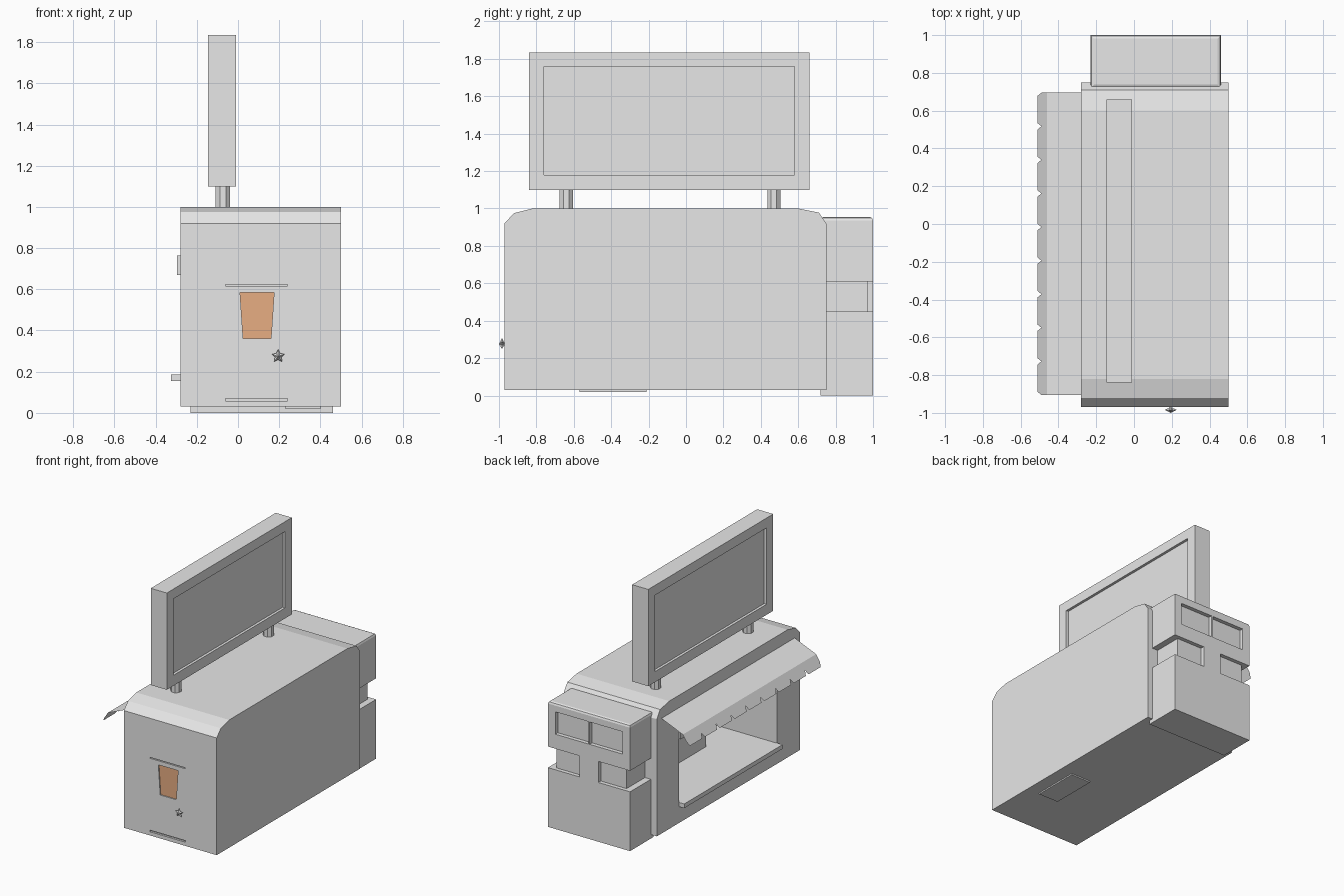
import bpy, bmesh, math
from mathutils import Vector

old = bpy.data.objects.get("Cube")
if old:
    bpy.data.objects.remove(old, do_unlink=True)


def material(name, rgb):
    m = bpy.data.materials.new(name)
    m.use_nodes = True
    m.diffuse_color = (*rgb, 1)
    m.node_tree.nodes["Principled BSDF"].inputs["Base Color"].default_value = (*rgb, 1)
    return m


GREY = material("plain grey", (0.8, 0.8, 0.8))
ORANGE = material("warm orange", (0.93, 0.49, 0.26))


def finish(name, bm, mat=GREY, closed=True):
    if closed:
        bmesh.ops.recalc_face_normals(bm, faces=bm.faces)
    me = bpy.data.meshes.new(name)
    bm.to_mesh(me)
    bm.free()
    me.materials.append(mat)
    ob = bpy.data.objects.new(name, me)
    bpy.context.scene.collection.objects.link(ob)
    return ob


def prism(name, outline, offset, mat=GREY):
    """Extrude a planar outline along an offset."""
    bm = bmesh.new()
    face = bm.faces.new([bm.verts.new(p) for p in outline])
    ext = bmesh.ops.extrude_face_region(bm, geom=[face])
    moved = [g for g in ext["geom"] if isinstance(g, bmesh.types.BMVert)]
    bmesh.ops.translate(bm, verts=moved, vec=Vector(offset))
    return finish(name, bm, mat)


def box(name, x, y, z, mat=GREY):
    base = [(x[0], y[0], z[0]), (x[1], y[0], z[0]), (x[1], y[1], z[0]), (x[0], y[1], z[0])]
    return prism(name, base, (0, 0, z[1] - z[0]), mat)


def cut(target, cutters):
    """Subtract each cutter from the target and discard it."""
    bpy.context.view_layer.objects.active = target
    for c in cutters:
        mod = target.modifiers.new("cut", "BOOLEAN")
        mod.operation, mod.solver, mod.object = "DIFFERENCE", "EXACT", c
        bpy.ops.object.modifier_apply(modifier=mod.name)
        bpy.data.objects.remove(c, do_unlink=True)


# Main body: chamfered side profile extruded across the width
LEFT, RIGHT, FRONT = -0.28, 0.50, -0.97
side = [(FRONT, 0.03), (FRONT, 0.92), (-0.92, 0.975), (-0.82, 1.0),
        (0.60, 1.0), (0.71, 0.978), (0.75, 0.92), (0.75, 0.03)]
body = prism("body", [(LEFT, y, z) for y, z in side], (RIGHT - LEFT, 0, 0))


def cup(depth):
    return [(0.01, depth, 0.585), (0.175, depth, 0.585), (0.16, depth, 0.36), (0.025, depth, 0.36)]


cut(body, [
    box("hatch_cutter", (-0.5, 0.09), (-0.695, 0.485), (0.185, 0.67)),
    box("alcove_cutter", (0.0, 0.3), (-0.695, -0.37), (0.185, 0.67)),
    prism("cup_cutter", cup(-1.1), (0, 0.142, 0)),
    box("upper_slot_cutter", (-0.06, 0.24), (-1.1, -0.955), (0.616, 0.623)),
    box("lower_slot_cutter", (-0.06, 0.24), (-1.1, -0.955), (0.058, 0.07)),
])
prism("cup_panel", cup(-0.962), (0, 0.006, 0), ORANGE)

# Serving hatch fittings and underside plate
box("counter_shelf", (-0.325, -0.27), (-0.695, 0.485), (0.155, 0.187))
box("hatch_header", (-0.295, -0.27), (-0.695, 0.485), (0.67, 0.765))
box("underside_plate", (0.23, 0.40), (-0.57, -0.21), (0.02, 0.035))

# Cab with rounded roof edge, windscreen panes and corner light recesses
cab = box("cab", (-0.23, 0.46), (0.72, 1.0), (0, 0.955))
bm = bmesh.new()
bm.from_mesh(cab.data)
roof = [e for e in bm.edges if all(v.co.z > 0.9 for v in e.verts)]
bmesh.ops.bevel(bm, geom=roof, offset=0.018, segments=2, profile=0.5, affect="EDGES")
bm.to_mesh(cab.data)
bm.free()
MID = 0.115
cutters = []
for s in (-1, 1):
    def span(a, b):
        return sorted((MID + s * a, MID + s * b))
    cutters += [
        box("pane_cutter", span(0.006, 0.283), (0.97, 1.1), (0.72, 0.89)),
        box("light_back_cutter", span(0.078, 0.5), (0.97, 1.1), (0.45, 0.61)),
        box("light_side_cutter", span(0.295, 0.5), (0.6, 1.1), (0.45, 0.61)),
    ]
cut(cab, cutters)

# Roof sign with a sunken panel on both sides
sign = box("roof_sign", (-0.145, -0.01), (-0.84, 0.66), (1.10, 1.835))
cut(sign, [box("panel_cutter", x, (-0.76, 0.58), (1.18, 1.76))
           for x in ((-0.3, -0.125), (-0.03, 0.2))])

# Sign posts
for label, y in (("front", -0.64), ("back", 0.47)):
    ring = [(-0.073 + 0.038 * math.cos(a), y + 0.038 * math.sin(a), 0.99)
            for a in (math.pi / 8 + i * math.pi / 4 for i in range(8))]
    prism(label + "_sign_post", ring, (0, 0, 0.12))

# Awning: thin bent sheet with a notched lower edge
bm = bmesh.new()
top, bend, lip = Vector((LEFT, 0, 0.905)), Vector((-0.46, 0, 0.83)), Vector((-0.51, 0, 0.752))
COUNT, Y0, Y1 = 9, -0.905, 0.695
step = (Y1 - Y0) / COUNT
columns = []
for i in range(COUNT):
    start = Y0 + i * step
    columns += [(start, 0.6), (start + 0.016, 1.0), (start + step - 0.016, 1.0)]
columns.append((Y1, 0.6))
rows = []
for y, drop in columns:
    points = (top, bend, bend.lerp(lip, drop))
    rows.append([bm.verts.new((p.x, y, p.z)) for p in points])
for a, b in zip(rows, rows[1:]):
    for k in range(2):
        bm.faces.new((a[k], a[k + 1], b[k + 1], b[k]))
bmesh.ops.recalc_face_normals(bm, faces=bm.faces)
if sum(f.normal.z for f in bm.faces) < 0:
    bmesh.ops.reverse_faces(bm, faces=bm.faces)
finish("awning", bm, closed=False)

# Star-shaped door knob: two shallow pyramids on a short stem
bm = bmesh.new()
KX, KZ, KY = 0.195, 0.275, -0.984
star = []
for i in range(10):
    r = 0.033 if i % 2 == 0 else 0.017
    a = math.pi / 2 + i * math.pi / 5
    star.append(bm.verts.new((KX + r * math.cos(a), KY, KZ + r * math.sin(a))))
tips = [bm.verts.new((KX, KY + d, KZ)) for d in (-0.016, 0.016)]
for i in range(10):
    for tip in tips:
        bm.faces.new((star[i], star[(i + 1) % 10], tip))
finish("star_knob", bm)
box("knob_stem", (KX - 0.007, KX + 0.007), (-0.985, -0.96), (KZ - 0.007, KZ + 0.007))
